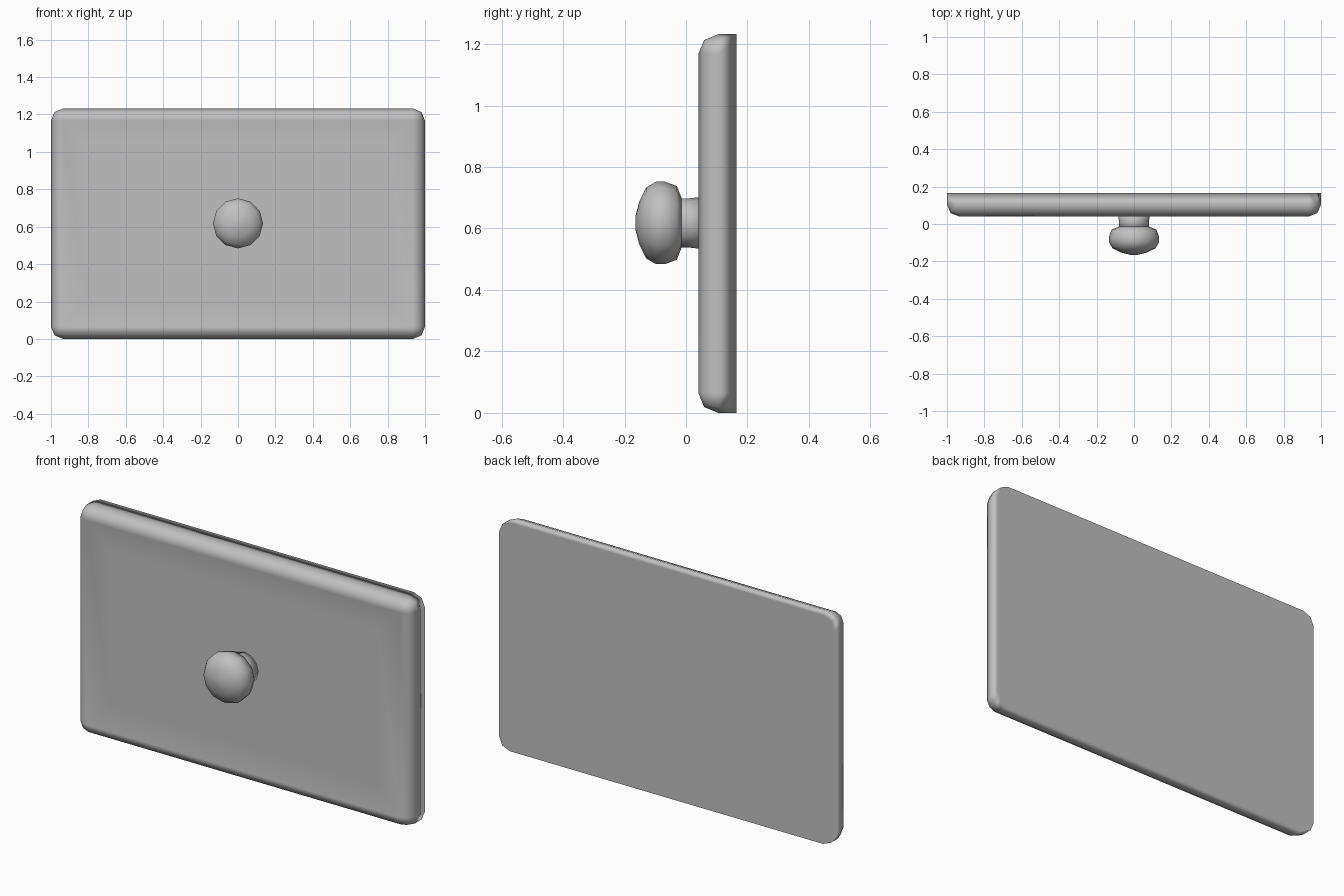
import bpy
import bmesh
from math import pi, cos, sin
from mathutils import Matrix

cube = bpy.data.objects.get("Cube")
if cube:
    bpy.data.objects.remove(cube, do_unlink=True)

WIDTH, HEIGHT = 2.0, 1.232
FRONT, BACK = 0.04, 0.165
KNOB_Z = 0.618

grey = bpy.data.materials.new("plain grey")
grey.use_nodes = True
colour = (0.53, 0.53, 0.53, 1)
grey.diffuse_color = colour
grey.node_tree.nodes["Principled BSDF"].inputs["Base Color"].default_value = colour


def finish(bm, name):
    """Turn a bmesh into a smooth grey object."""
    bmesh.ops.recalc_face_normals(bm, faces=bm.faces)
    for face in bm.faces:
        face.smooth = True
    mesh = bpy.data.meshes.new(name)
    bm.to_mesh(mesh)
    bm.free()
    mesh.materials.append(grey)
    obj = bpy.data.objects.new(name, mesh)
    bpy.context.collection.objects.link(obj)
    return obj


def turned(name, profile, sides=12):
    """Solid turned about the y axis from (radius, y) points."""
    bm = bmesh.new()
    rings = []
    for radius, y in profile:
        rings.append([bm.verts.new((radius * cos(2 * pi * i / sides), y,
                                    KNOB_Z + radius * sin(2 * pi * i / sides)))
                      for i in range(sides)])
    for a, b in zip(rings, rings[1:]):
        for i in range(sides):
            j = (i + 1) % sides
            bm.faces.new((a[i], a[j], b[j], b[i]))
    for ring in (rings[0], rings[-1]):
        bm.faces.new(ring)
    return finish(bm, name)


# Drawer panel: rounded front and corners, square back rim
bm = bmesh.new()
size = Matrix.Diagonal((WIDTH, BACK - FRONT, HEIGHT, 1))
place = Matrix.Translation((0, (FRONT + BACK) / 2, HEIGHT / 2))
bmesh.ops.create_cube(bm, size=1, matrix=place @ size)
rounded = [e for e in bm.edges if any(v.co.y < BACK - 0.01 for v in e.verts)]
bmesh.ops.bevel(bm, geom=rounded, offset=0.065, offset_type='OFFSET',
                segments=2, profile=0.5, affect='EDGES')

# Shallow sunken field in the panel front
bm.normal_update()
field = max((f for f in bm.faces if f.normal.y < -0.99), key=lambda f: f.calc_area())
bmesh.ops.inset_region(bm, faces=[field], thickness=0.19, depth=-0.012)
panel = finish(bm, "drawer_panel")

# Large flat faces keep their own normals
weighted = panel.modifiers.new("flat faces", 'WEIGHTED_NORMAL')
weighted.weight = 100

# Knob and its neck
turned("knob_neck", [(0.085, FRONT + 0.015), (0.08, 0.01), (0.08, -0.03)])
turned("knob", [(0.08, -0.014), (0.12, -0.03), (0.134, -0.068), (0.134, -0.098),
                (0.115, -0.13), (0.07, -0.152), (0.02, -0.165)])
